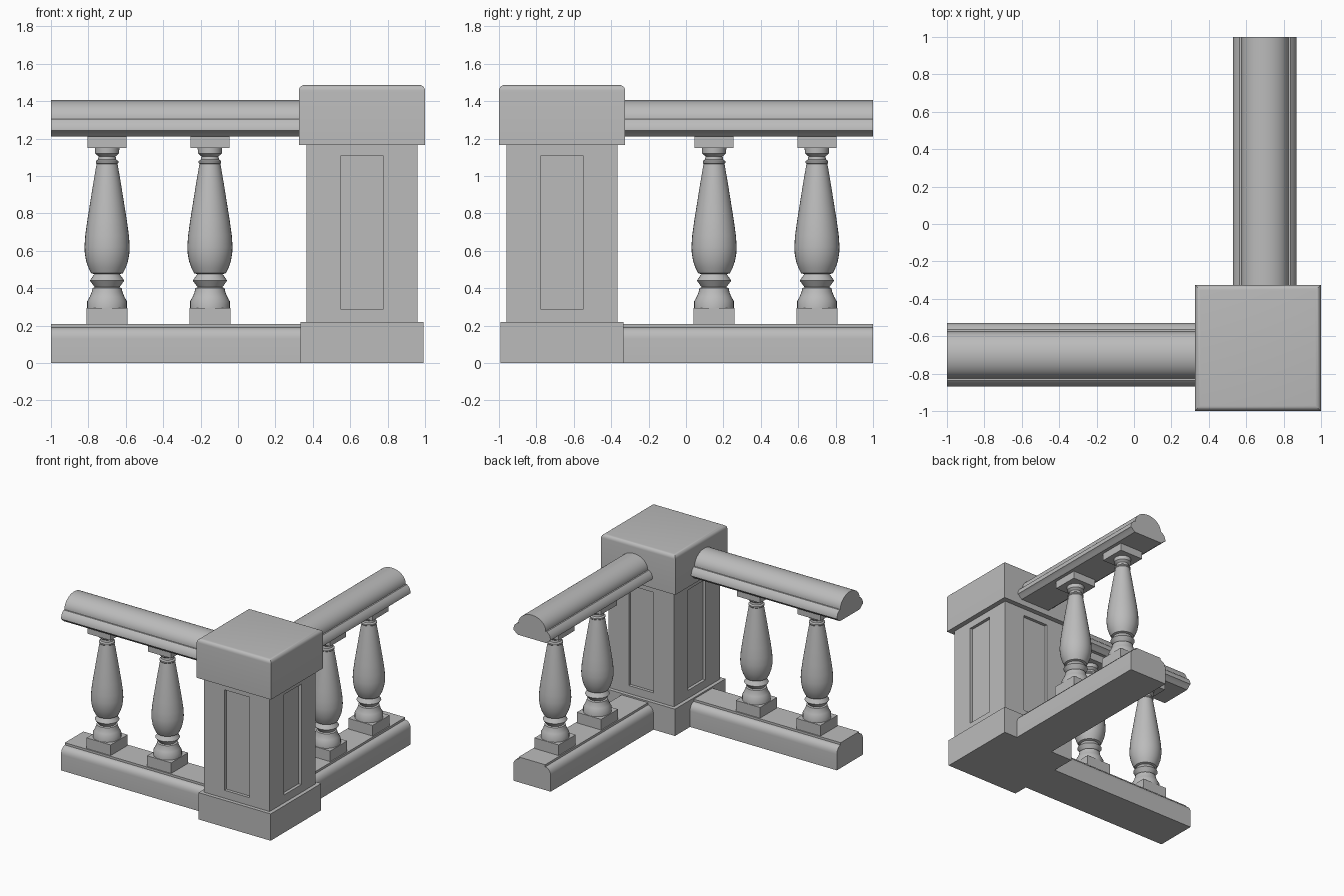
import bpy, bmesh
from math import pi, cos, sin, radians
from mathutils import Matrix, Vector

old = bpy.data.objects.get("Cube")
if old:
    bpy.data.objects.remove(old)

stone = bpy.data.materials.new("grey stone")
stone.use_nodes = True
stone.diffuse_color = (0.5, 0.5, 0.5, 1)
stone.node_tree.nodes["Principled BSDF"].inputs["Base Color"].default_value = (0.5, 0.5, 0.5, 1)

POST = 0.6625      # post centre, x = POST and y = -POST
RUN = 0.70         # distance of each balustrade run from the centre axis


def finish(name, bm, matrix=Matrix()):
    """Turn a bmesh into an object with smooth curves and sharp edges."""
    bm.transform(matrix)
    bmesh.ops.recalc_face_normals(bm, faces=bm.faces)
    mesh = bpy.data.meshes.new(name)
    bm.to_mesh(mesh)
    bm.free()
    mesh.materials.append(stone)
    mesh.shade_smooth()
    mesh.set_sharp_from_angle(angle=radians(30))
    obj = bpy.data.objects.new(name, mesh)
    bpy.context.collection.objects.link(obj)
    return obj


def box(half, z0, z1, x=0, y=0):
    bm = bmesh.new()
    bmesh.ops.create_cube(bm, size=1)
    bm.transform(Matrix.Translation((x, y, (z0 + z1) / 2))
                 @ Matrix.Diagonal((2 * half, 2 * half, z1 - z0, 1)))
    return bm


def bar(half_profile, x0, x1):
    """Sweep a symmetric (y, z) profile, listed bottom to top, along x."""
    outline = half_profile + [(-y, z) for y, z in reversed(half_profile) if y > 0.0001]
    bm = bmesh.new()
    face = bm.faces.new([bm.verts.new((x0, y - RUN, z)) for y, z in outline])
    out = bmesh.ops.extrude_face_region(bm, geom=[face], use_keep_orig=True)
    moved = [v for v in out["geom"] if isinstance(v, bmesh.types.BMVert)]
    bmesh.ops.translate(bm, verts=moved, vec=(x1 - x0, 0, 0))
    return bm


def lathe(profile, x, y, segments=32):
    bm = bmesh.new()
    rings = [[bm.verts.new((x + r * cos(2 * pi * i / segments),
                            y + r * sin(2 * pi * i / segments), z))
              for i in range(segments)] for r, z in profile]
    for low, high in zip(rings, rings[1:]):
        for i in range(segments):
            j = (i + 1) % segments
            bm.faces.new((low[i], low[j], high[j], high[i]))
    bm.faces.new(rings[0])
    bm.faces.new(rings[-1])
    return bm


# Corner post: base block
finish("post_base", box(0.328, 0, 0.22, POST, -POST))

# Corner post: shaft with a sunken panel on each side
bm = box(0.2975, 0.22, 1.165)
sides = [f for f in bm.faces if abs(f.normal.z) < 0.5]
bmesh.ops.inset_individual(bm, faces=sides, thickness=0.04)
for f in sides:
    across = Vector((abs(f.normal.y), abs(f.normal.x), 0))
    for v in f.verts:
        t = v.co.dot(across)
        v.co += across * ((0.113 if t > 0 else -0.113) - t)
        v.co.z = 1.11 if v.co.z > 0.7 else 0.285
for f in bmesh.ops.extrude_discrete_faces(bm, faces=sides)["faces"]:
    f.normal_update()
    bmesh.ops.translate(bm, verts=f.verts, vec=f.normal * -0.025)
finish("post_shaft", bm, Matrix.Translation((POST, -POST, 0)))

# Corner post: cap with rounded upper edges
bm = box(0.3375, 1.165, 1.486, POST, -POST)
edges = [e for e in bm.edges if all(v.co.z > 1.4 for v in e.verts)]
bmesh.ops.bevel(bm, geom=edges, offset=0.03, segments=5, profile=0.5, affect='EDGES')
finish("post_cap", bm)

# Profiles of the rails and the turned baluster
dome = [(0.125 * cos(a * pi / 24), 1.305 + 0.1 * sin(a * pi / 24)) for a in range(13)]
hand_rail = [(0.13, 1.21), (0.145, 1.222), (0.16, 1.237), (0.17, 1.242),
             (0.17, 1.252), (0.158, 1.285), (0.136, 1.305)] + dome
shoulder = [(0.12 + 0.05 * cos(a * pi / 12), 0.13 + 0.06 * sin(a * pi / 12)) for a in range(7)]
bottom_rail = [(0.17, 0)] + shoulder + [(0.12, 0.208)]
turned = [(0.106, 0.29), (0.106, 0.33), (0.092, 0.355), (0.082, 0.38), (0.078, 0.4),
          (0.066, 0.405), (0.092, 0.44), (0.068, 0.475), (0.085, 0.48), (0.1, 0.51),
          (0.112, 0.545), (0.119, 0.585), (0.121, 0.62), (0.117, 0.68), (0.106, 0.76),
          (0.09, 0.86), (0.074, 0.96), (0.056, 1.065), (0.06, 1.07), (0.06, 1.08),
          (0.048, 1.088), (0.046, 1.105), (0.064, 1.12), (0.066, 1.155)]

# Two balustrade runs, mirrored across the diagonal through the post
swap = Matrix(((0, -1, 0, 0), (-1, 0, 0, 0), (0, 0, 1, 0), (0, 0, 0, 1)))
for side, matrix in (("front", Matrix()), ("side", swap)):
    finish(side + "_hand_rail", bar(hand_rail, -1, 0.4), matrix)
    finish(side + "_bottom_rail", bar(bottom_rail, -1, 0.4), matrix)
    for n, x in enumerate((-0.70, -0.15), 1):
        tag = f"{side}_baluster_{n}"
        finish(tag + "_plinth", box(0.11, 0.19, 0.295, x, -RUN), matrix)
        finish(tag, lathe(turned, x, -RUN), matrix)
        finish(tag + "_cap", box(0.104, 1.15, 1.22, x, -RUN), matrix)
